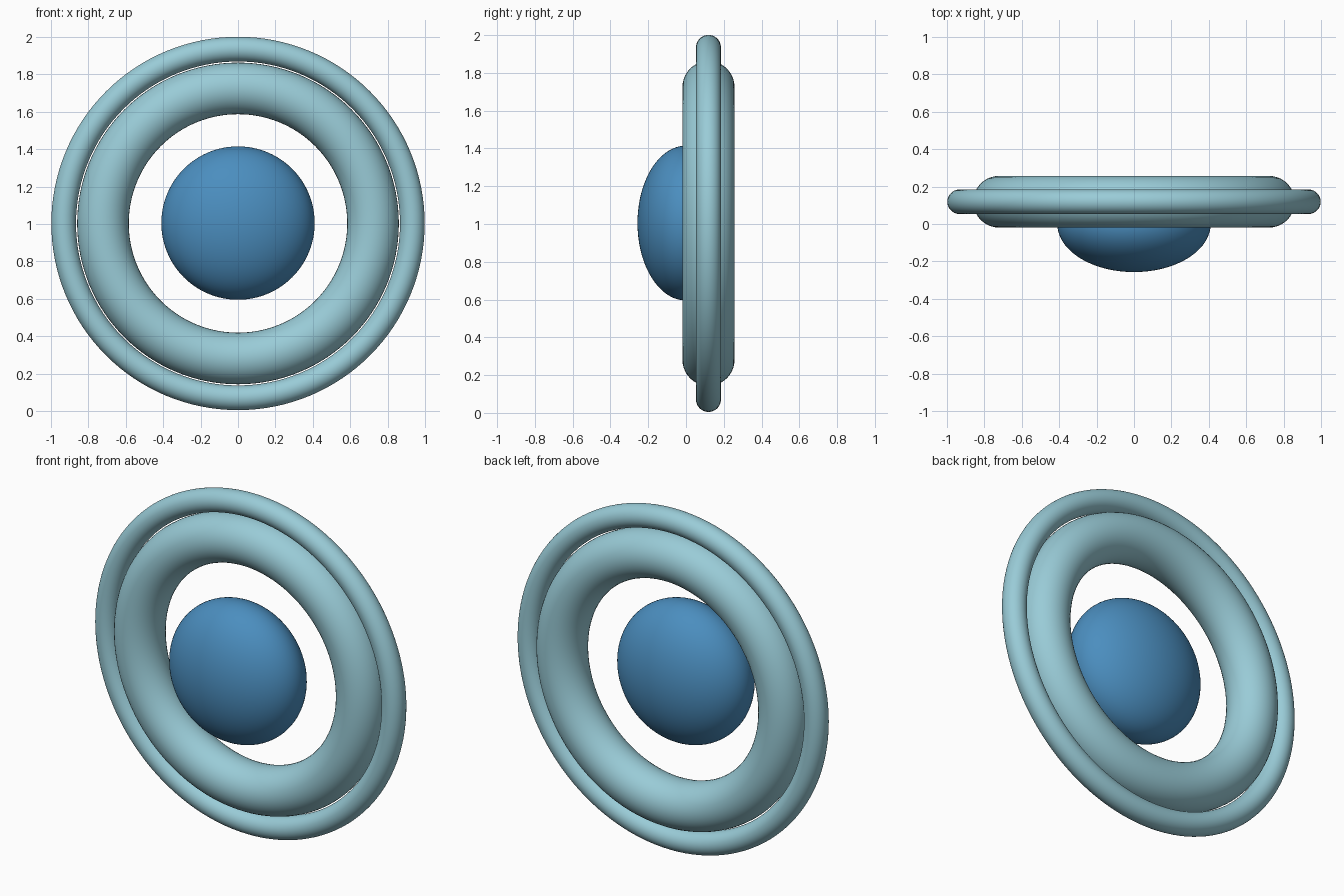
import bpy
from math import radians

if "Cube" in bpy.data.objects:
    bpy.data.objects.remove(bpy.data.objects["Cube"])


def material(name, color):
    mat = bpy.data.materials.new(name)
    mat.diffuse_color = (*color, 1)
    mat.use_nodes = True
    mat.node_tree.nodes["Principled BSDF"].inputs["Base Color"].default_value = mat.diffuse_color
    return mat


def finish(name, mat):
    obj = bpy.context.object
    obj.name = name
    obj.data.materials.append(mat)
    bpy.ops.object.shade_smooth()
    return obj


def ring(name, major, minor, y, mat):
    bpy.ops.mesh.primitive_torus_add(
        major_radius=major, minor_radius=minor,
        major_segments=128, minor_segments=40,
        location=(0, y, CENTER_Z), rotation=(radians(90), 0, 0))
    return finish(name, mat)


CENTER_Z = 1.003
pale_blue = material("pale_blue", (0.32, 0.60, 0.68))
deep_blue = material("deep_blue", (0.07, 0.27, 0.52))

# Thick inner ring with a slim ring around its rim
ring("inner_ring", 0.722, 0.138, 0.119, pale_blue)
ring("outer_ring", 0.932, 0.066, 0.119, pale_blue)

# Flattened ball floating in the middle
bpy.ops.mesh.primitive_uv_sphere_add(
    segments=96, ring_count=48, radius=1,
    location=(0, 0, CENTER_Z + 0.002), rotation=(radians(90), 0, 0))
ball = finish("center_ball", deep_blue)
ball.scale = (0.41, 0.41, 0.257)
